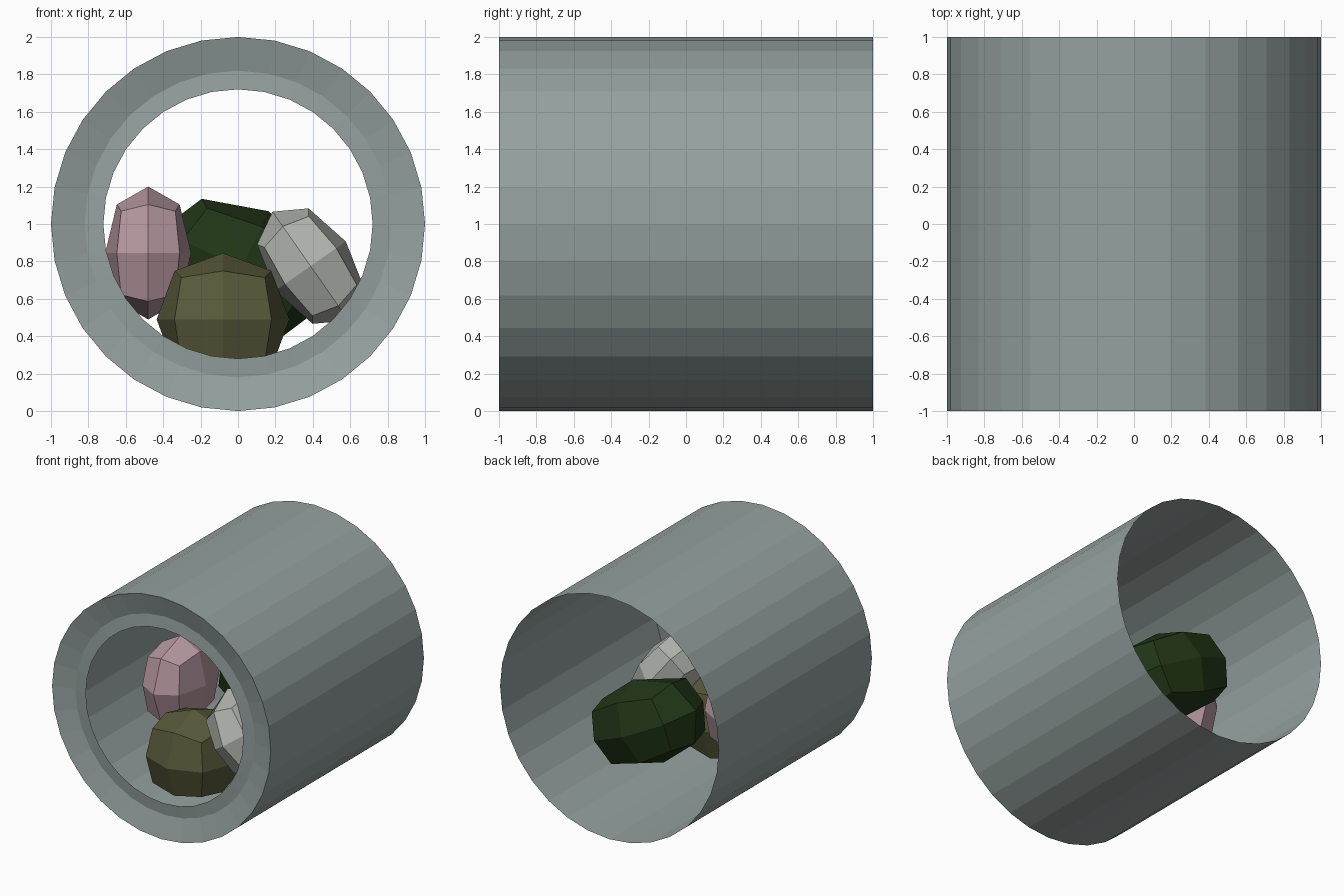
import bpy, bmesh, math
from mathutils import Matrix

if "Cube" in bpy.data.objects:
    bpy.data.objects.remove(bpy.data.objects["Cube"])


def finish(bm, name, color):
    me = bpy.data.meshes.new(name)
    bm.to_mesh(me)
    bm.free()
    ob = bpy.data.objects.new(name, me)
    bpy.context.collection.objects.link(ob)
    mat = bpy.data.materials.new(name + "_colour")
    mat.diffuse_color = (*color, 1)
    mat.use_nodes = True
    mat.node_tree.nodes["Principled BSDF"].inputs["Base Color"].default_value = mat.diffuse_color
    me.materials.append(mat)
    return ob


# Thin open pipe: 32 sides, open back, shallow dished lip at the front
def pipe(name, profile, color, sides=32):
    bm = bmesh.new()
    rings = []
    for r, y in profile:
        rings.append([bm.verts.new((r * math.sin(2 * math.pi * i / sides), y,
                                    1 + r * math.cos(2 * math.pi * i / sides)))
                      for i in range(sides)])
    for a, b in zip(rings, rings[1:]):
        for i in range(sides):
            j = (i + 1) % sides
            bm.faces.new((a[i], a[j], b[j], b[i]))
    # the first face lies on the outer wall: make its normal point outward
    bm.faces.ensure_lookup_table()
    bm.normal_update()
    f = bm.faces[0]
    if f.normal.z < 0:
        bmesh.ops.reverse_faces(bm, faces=bm.faces[:])
    return finish(bm, name, color)


# Low-poly stone: rounded cube with 2 x 2 faces per side
def stone(name, loc, half, tilt, color):
    bm = bmesh.new()
    bmesh.ops.create_cube(bm, size=2)
    bmesh.ops.subdivide_edges(bm, edges=bm.edges[:], cuts=1, use_grid_fill=True)
    for v in bm.verts:
        outer = sum(abs(c) > 0.5 for c in v.co)
        v.co *= {1: 1.0, 2: 0.73, 3: 0.63}[outer]
    bmesh.ops.transform(bm, verts=bm.verts[:], matrix=Matrix.Translation(loc)
                        @ Matrix.Rotation(math.radians(tilt), 4, 'Y')
                        @ Matrix.Diagonal((*half, 1)))
    return finish(bm, name, color)


pipe("pipe", [(1, 1), (1, -1), (0.82, -0.95), (0.72, -0.96)], (0.30, 0.36, 0.35))

stone("pink_stone", (-0.48, -0.06, 0.845), (0.23, 0.36, 0.355), 0, (0.47, 0.31, 0.35))
stone("olive_stone", (-0.08, -0.46, 0.49), (0.355, 0.355, 0.355), 0, (0.10, 0.10, 0.043))
stone("white_stone", (0.388, -0.40, 0.775), (0.23, 0.355, 0.355), -35, (0.45, 0.47, 0.43))
stone("green_stone", (0.02, 0.46, 0.765), (0.48, 0.355, 0.335), 25, (0.015, 0.037, 0.008))
